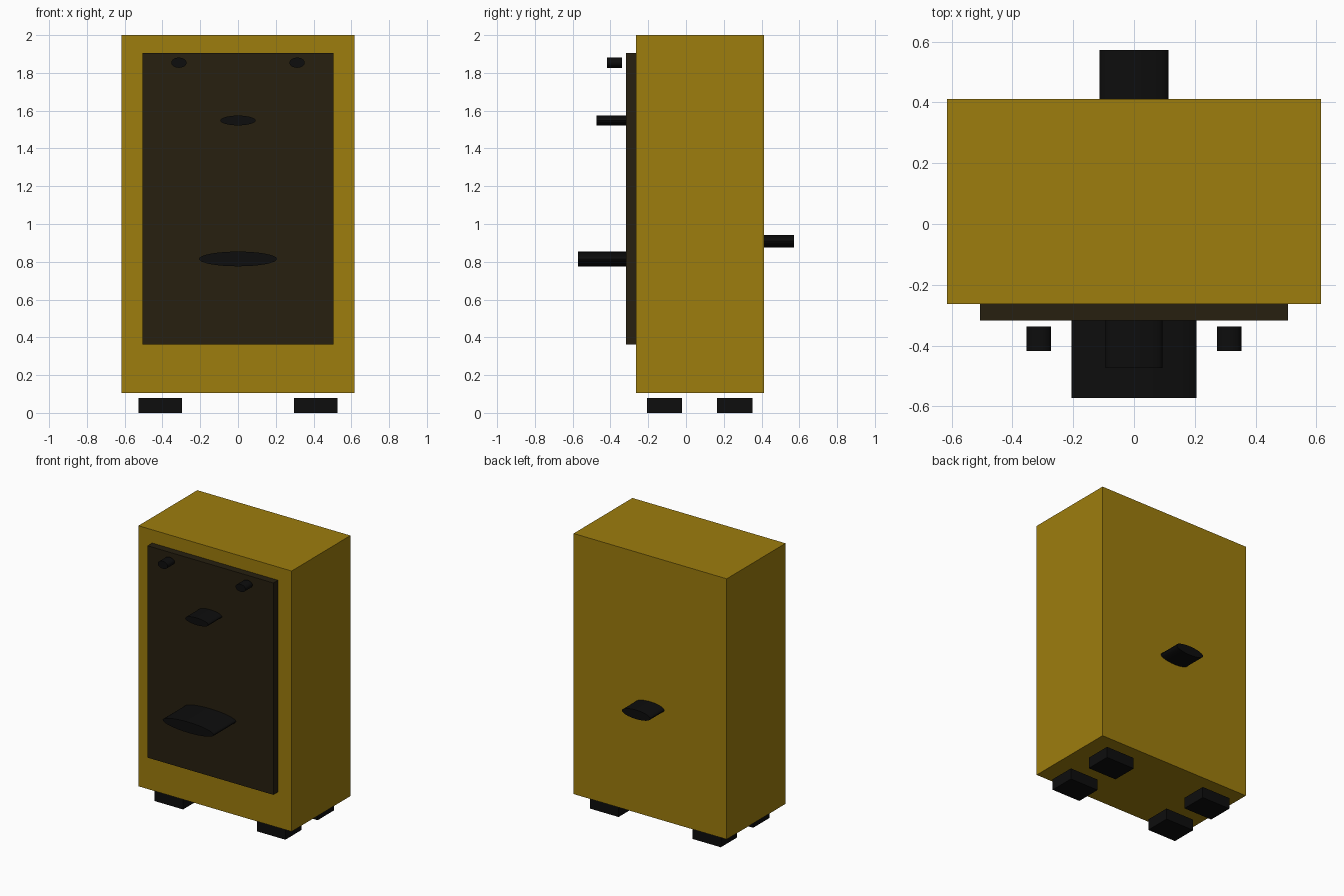
import bpy
from math import radians

if "Cube" in bpy.data.objects:
    bpy.data.objects.remove(bpy.data.objects["Cube"])


def material(name, rgb):
    m = bpy.data.materials.new(name)
    m.diffuse_color = (*rgb, 1)
    m.use_nodes = True
    m.node_tree.nodes["Principled BSDF"].inputs["Base Color"].default_value = m.diffuse_color
    return m


OCHRE = material("ochre", (0.34, 0.205, 0.004))
BROWN = material("dark_brown", (0.02, 0.014, 0.005))
BLACK = material("black", (0.004, 0.004, 0.004))


def finish(name, mat):
    ob = bpy.context.object
    ob.name = name
    ob.data.materials.append(mat)
    return ob


def box(name, x, y, z, mat):
    """Box from (min, max) ranges on each axis."""
    bpy.ops.mesh.primitive_cube_add(size=1, location=[sum(r) / 2 for r in (x, y, z)])
    bpy.context.object.scale = [r[1] - r[0] for r in (x, y, z)]
    bpy.ops.object.transform_apply(location=False, rotation=False, scale=True)
    return finish(name, mat)


def oval_peg(name, x, z, rx, rz, y, mat):
    """Elliptical cylinder running along y."""
    bpy.ops.mesh.primitive_cylinder_add(vertices=32, radius=1, depth=y[1] - y[0],
                                        location=(x, sum(y) / 2, z),
                                        rotation=(radians(90), 0, 0))
    bpy.context.object.scale = (rx, rz, 1)
    bpy.ops.object.transform_apply(location=False, rotation=True, scale=True)
    bpy.ops.object.shade_smooth_by_angle(angle=radians(30))
    return finish(name, mat)


# Cabinet and raised front panel
box("cabinet_body", (-0.616, 0.616), (-0.264, 0.412), (0.105, 2.0), OCHRE)
box("front_panel", (-0.506, 0.506), (-0.317, -0.264), (0.363, 1.904), BROWN)

# Four block feet, just clear of the cabinet
for side, s in (("left", -1), ("right", 1)):
    xs = sorted((s * 0.297, s * 0.526))
    box(f"front_{side}_foot", xs, (-0.207, -0.02), (0, 0.08), BLACK)
    box(f"back_{side}_foot", xs, (0.164, 0.351), (0, 0.08), BLACK)
    # Small upper knobs, just in front of the panel
    oval_peg(f"{side}_upper_knob", s * 0.313, 1.854, 0.04, 0.027, (-0.418, -0.338), BLACK)

# Central pegs on the front, and one on the back
oval_peg("middle_peg", 0, 1.548, 0.093, 0.026, (-0.474, -0.31), BLACK)
oval_peg("lower_shelf_peg", 0, 0.815, 0.206, 0.039, (-0.572, -0.31), BLACK)
oval_peg("back_peg", 0, 0.909, 0.114, 0.033, (0.405, 0.573), BLACK)
